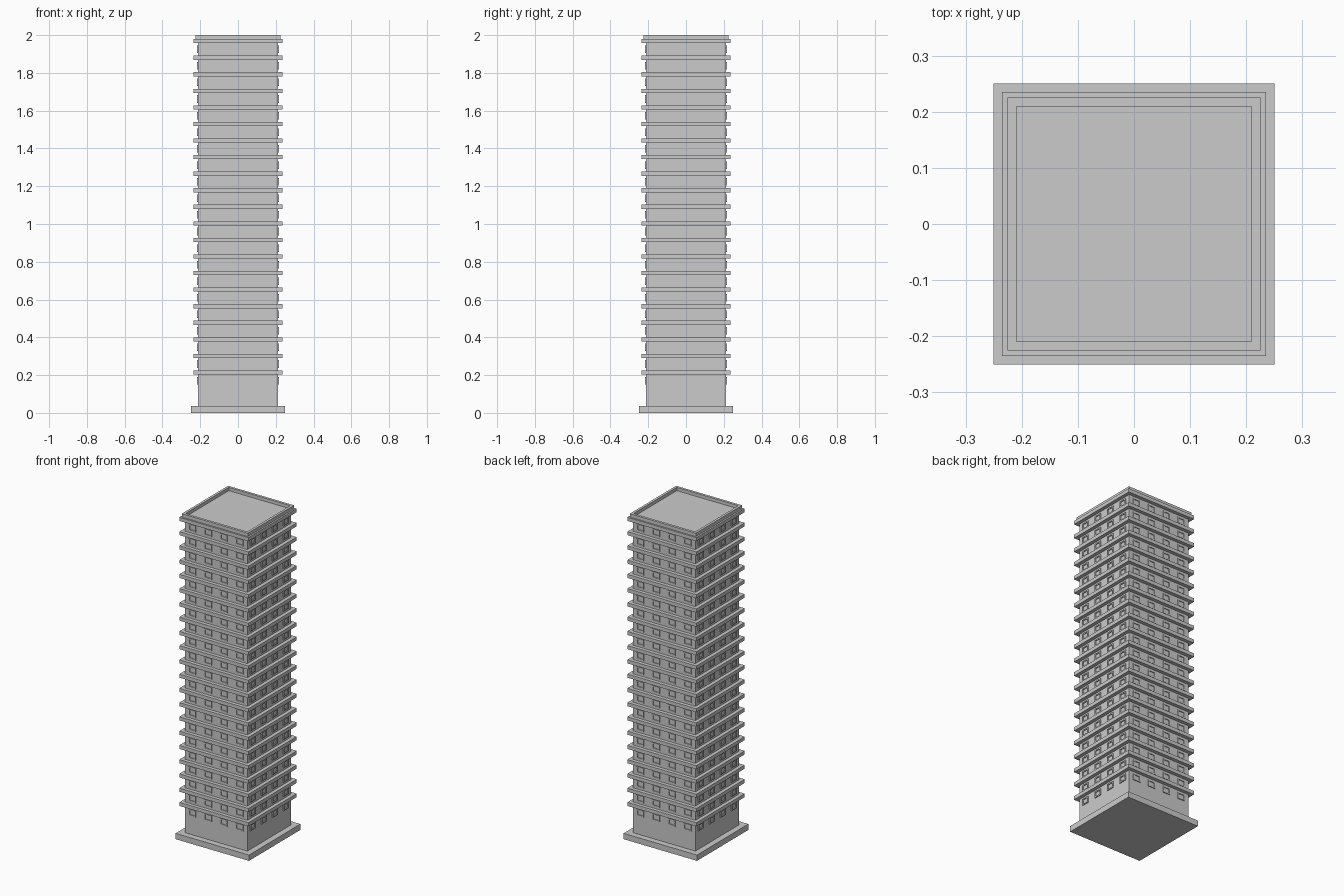
import bpy, bmesh
from mathutils import Matrix, Vector

if "Cube" in bpy.data.objects:
    bpy.data.objects.remove(bpy.data.objects["Cube"])

FLOORS, STEP = 21, 0.0877
WALL = 0.213


def box(bm, centre, size):
    m = Matrix.Translation(centre) @ Matrix.Diagonal((*size, 1))
    bmesh.ops.create_cube(bm, size=1, matrix=m)


def finish(bm, name):
    me = bpy.data.meshes.new(name)
    bmesh.ops.recalc_face_normals(bm, faces=bm.faces)
    bm.to_mesh(me)
    bm.free()
    ob = bpy.data.objects.new(name, me)
    bpy.context.collection.objects.link(ob)
    return ob


def slab(name, half, z0, z1):
    bm = bmesh.new()
    box(bm, (0, 0, (z0 + z1) / 2), (2 * half, 2 * half, z1 - z0))
    return finish(bm, name)


# Plinth and tower body
slab("plinth", 0.25, 0, 0.036)
slab("tower_body", WALL, 0.036, 1.975)

# Floor ledges
for i in range(FLOORS):
    z = 0.214 + i * STEP
    slab(f"floor_ledge_{i + 1}", 0.235, z - 0.011, z + 0.011)

# Roof parapet: slab with its top inset and sunk
bm = bmesh.new()
box(bm, (0, 0, 1.985), (0.45, 0.45, 0.03))
bm.normal_update()
top = [f for f in bm.faces if f.normal.z > 0.9]
bmesh.ops.inset_region(bm, faces=top, thickness=0.022)
sunk = bmesh.ops.extrude_face_region(bm, geom=top)
bmesh.ops.delete(bm, geom=top, context='FACES_ONLY')
verts = [g for g in sunk["geom"] if isinstance(g, bmesh.types.BMVert)]
bmesh.ops.translate(bm, verts=verts, vec=Vector((0, 0, -0.02)))
finish(bm, "roof_parapet")

# Window frames: four per floor on each of the four sides
W, H, T, D = 0.05, 0.04, 0.007, 0.01
for side, name in enumerate(("front", "right", "back", "left")):
    bm = bmesh.new()
    y = -WALL - 0.005 + D / 2
    for i in range(FLOORS):
        z = 0.171 + i * STEP
        for k in range(4):
            x = (k - 1.5) * 0.107
            for s in (-1, 1):
                box(bm, (x + s * (W - T) / 2, y, z), (T, D, H))
                box(bm, (x, y, z + s * (H - T) / 2), (W - 2 * T, D, T))
    bmesh.ops.rotate(bm, verts=bm.verts, cent=(0, 0, 0),
                     matrix=Matrix.Rotation(side * 1.5707963, 3, 'Z'))
    finish(bm, f"{name}_window_frames")
